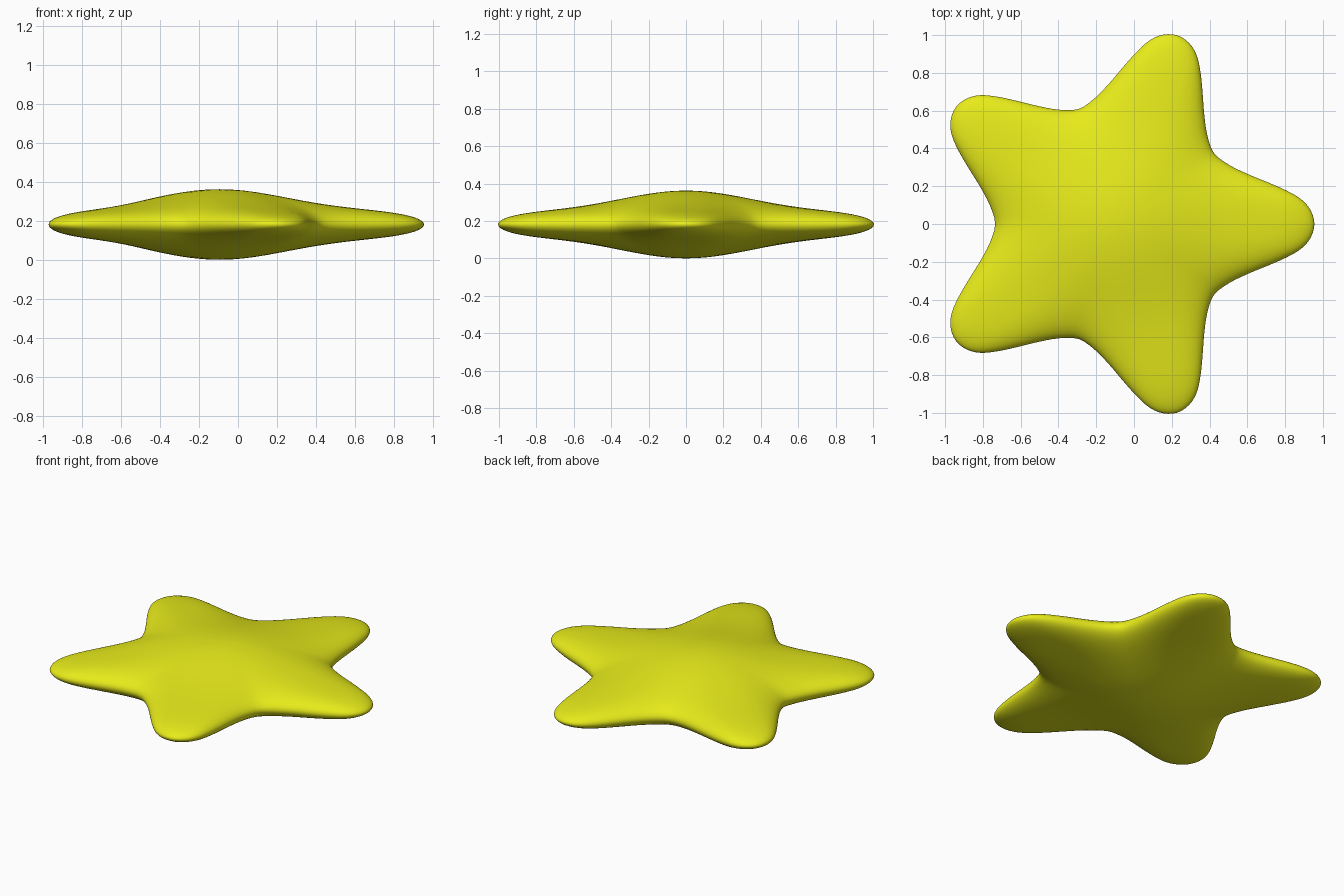
import bpy, bmesh, math
from mathutils import Vector, Matrix

if "Cube" in bpy.data.objects:
    bpy.data.objects.remove(bpy.data.objects["Cube"])

ARMS, RINGS, SUB = 5, 26, 3
CENTRE = Vector((-0.095, 0.0))
HALF = 0.181          # half thickness at the middle

# half outline of one arm, tip to valley, measured from the star centre
half = [(1.05, 0), (1.03, 0.073), (0.98, 0.131), (0.9, 0.178), (0.8, 0.222),
        (0.7, 0.263), (0.6, 0.312), (0.518, 0.376)]

# one arm from valley to valley, then repeated around the centre
arm = [Vector((x, -y)) for x, y in reversed(half[1:])] + [Vector(p) for p in half[:-1]]
ctrl = []
for i in range(ARMS):
    rot = Matrix.Rotation(i * math.tau / ARMS, 2)
    ctrl += [rot @ p for p in arm]


def smooth_loop(pts, sub):
    """Closed Catmull-Rom spline through the points."""
    out, n = [], len(pts)
    for i in range(n):
        a, b, c, d = (pts[(i + k) % n] for k in (-1, 0, 1, 2))
        for j in range(sub):
            t = j / sub
            out.append(0.5 * (2 * b + (c - a) * t + (2 * a - 5 * b + 4 * c - d) * t * t
                              + (3 * b - a - 3 * c + d) * t ** 3))
    return out


def thickness(d, s):
    """Domed middle, flatter arms, rounded rim."""
    return HALF * (0.43 + 0.57 * math.exp(-(d / 0.47) ** 2)) * math.sqrt(max(0, 1 - s ** 5))


outline = smooth_loop(ctrl, SUB)
n = len(outline)
bm = bmesh.new()


def ring(s, sign):
    verts = []
    for p in outline:
        q = p * s
        z = HALF + sign * thickness(q.length, s)
        verts.append(bm.verts.new((q.x + CENTRE.x, q.y + CENTRE.y, z)))
    return verts


# rings from the top centre over the rim to the bottom centre
steps = [math.sin(math.pi / 2 * i / RINGS) for i in range(1, RINGS + 1)]
rings = [ring(s, 1) for s in steps] + [ring(s, -1) for s in reversed(steps[:-1])]
for a, b in zip(rings, rings[1:]):
    for i in range(n):
        j = (i + 1) % n
        bm.faces.new((a[i], b[i], b[j], a[j]))
for loop, z in ((rings[0], 2 * HALF), (rings[-1], 0)):
    pole = bm.verts.new((CENTRE.x, CENTRE.y, z))
    for i in range(n):
        bm.faces.new((loop[i], loop[(i + 1) % n], pole))
bmesh.ops.recalc_face_normals(bm, faces=bm.faces)
for f in bm.faces:
    f.smooth = True

mesh = bpy.data.meshes.new("star")
bm.to_mesh(mesh)
bm.free()
star = bpy.data.objects.new("star", mesh)
bpy.context.collection.objects.link(star)

# yellow colour
mat = bpy.data.materials.new("yellow")
mat.diffuse_color = (0.8, 0.83, 0.01, 1)
mat.use_nodes = True
mat.node_tree.nodes["Principled BSDF"].inputs["Base Color"].default_value = mat.diffuse_color
mesh.materials.append(mat)
